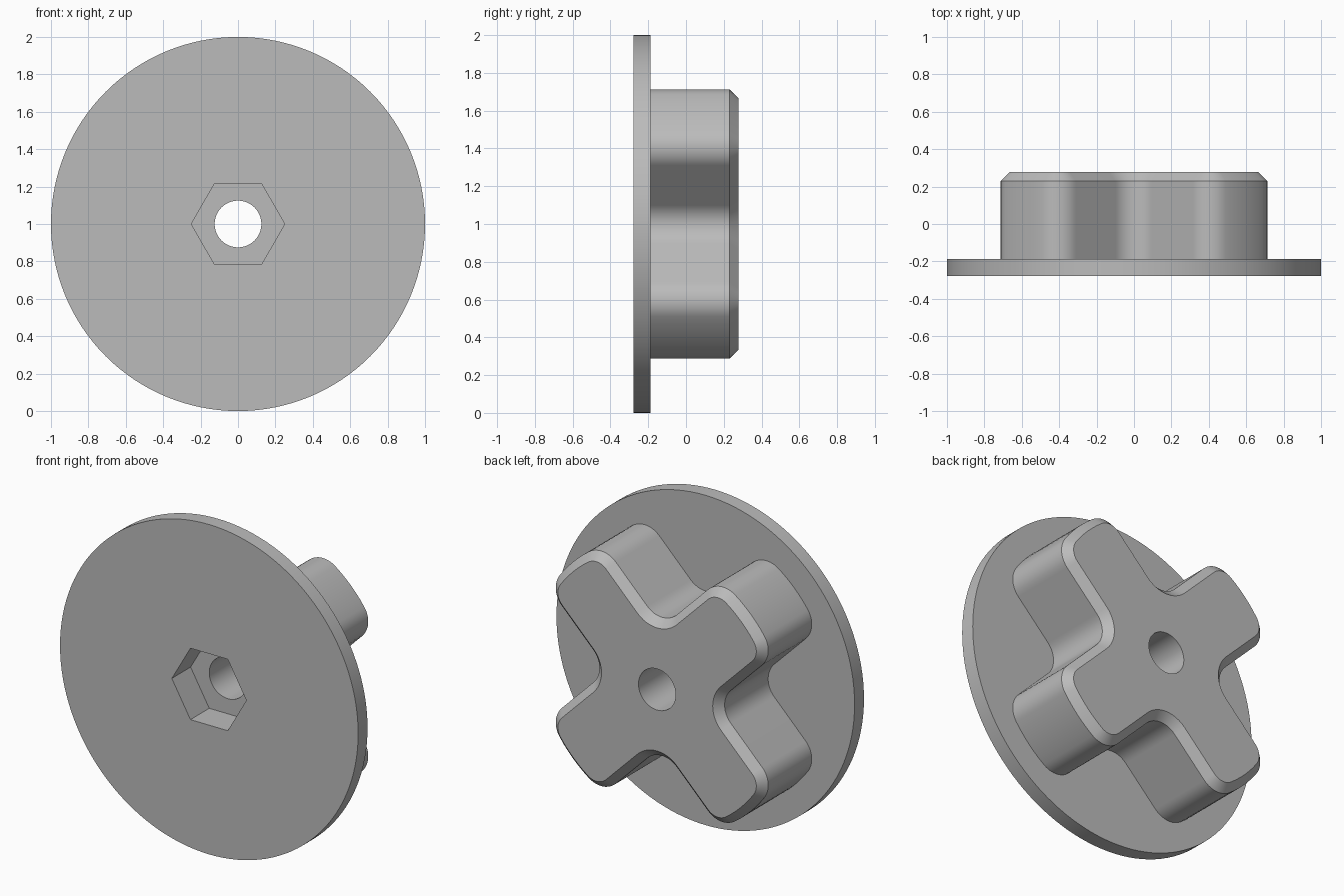
import bpy, bmesh
from math import sin, cos, pi, hypot, atan2

cube = bpy.data.objects.get("Cube")
if cube:
    bpy.data.objects.remove(cube, do_unlink=True)

grey = bpy.data.materials.new("plain grey")
grey.use_nodes = True
grey.diffuse_color = (0.5, 0.5, 0.5, 1)
grey.node_tree.nodes["Principled BSDF"].inputs["Base Color"].default_value = (0.5, 0.5, 0.5, 1)

FRONT, FLANGE_BACK, BACK = -0.277, -0.187, 0.277
CHAMFER = 0.047


def arc(cx, cy, r, a0, a1, n):
    return [(cx + r * cos(a0 + (a1 - a0) * i / n), cy + r * sin(a0 + (a1 - a0) * i / n))
            for i in range(n + 1)]


def circle(r, n):
    return arc(0, 0, r, 0, 2 * pi, n)[:-1]


def cross_outline(inset=0.0):
    """Four diagonal arms with rounded corners, arched tips and filleted roots."""
    half, fillet, reach = 0.256, 0.14, 0.694
    side = half - fillet
    tilt = atan2(side, reach)
    corner = fillet - inset
    tip = hypot(side, reach) + corner
    root = half + fillet
    arm = arc(reach, -side, corner, -pi / 2, -tilt, 10)
    arm += arc(0, 0, tip, -tilt, tilt, 6)[1:-1]
    arm += arc(reach, side, corner, tilt, pi / 2, 10)
    arm += arc(root, root, fillet + inset, 1.5 * pi, pi, 12)
    points = []
    for k in range(4):
        c, s = cos(pi / 4 + k * pi / 2), sin(pi / 4 + k * pi / 2)
        points += [(x * c - y * s, x * s + y * c) for x, y in arm]
    return points


def loft(name, sections):
    """Solid through matching outlines in x and z, each placed at a depth y."""
    bm = bmesh.new()
    rings = [[bm.verts.new((x, y, z + 1)) for x, z in pts] for pts, y in sections]
    bm.faces.new(rings[0])
    bm.faces.new(rings[-1])
    for a, b in zip(rings, rings[1:]):
        for i in range(len(a)):
            j = (i + 1) % len(a)
            bm.faces.new((a[i], a[j], b[j], b[i]))
    bmesh.ops.recalc_face_normals(bm, faces=bm.faces)
    mesh = bpy.data.meshes.new(name)
    bm.to_mesh(mesh)
    bm.free()
    mesh.materials.append(grey)
    obj = bpy.data.objects.new(name, mesh)
    bpy.context.collection.objects.link(obj)
    return obj


def combine(target, other, operation):
    mod = target.modifiers.new(other.name, "BOOLEAN")
    mod.operation, mod.solver, mod.object = operation, "EXACT", other
    bpy.context.view_layer.objects.active = target
    bpy.ops.object.modifier_apply(modifier=mod.name)
    bpy.data.objects.remove(other, do_unlink=True)


# Round flange with the cross grip fused to its back
knob = loft("cross_knob", [(circle(1, 128), FRONT), (circle(1, 128), FLANGE_BACK)])
grip = loft("cross_grip", [(cross_outline(), FLANGE_BACK - 0.04),
                           (cross_outline(), BACK - CHAMFER),
                           (cross_outline(CHAMFER), BACK)])
combine(knob, grip, "UNION")

# Hexagonal nut pocket and through bore
pocket = loft("nut_pocket", [(circle(0.25, 6), FRONT - 0.1), (circle(0.25, 6), FRONT + 0.18)])
combine(knob, pocket, "DIFFERENCE")
bore = loft("bore", [(circle(0.125, 48), FRONT - 0.2), (circle(0.125, 48), BACK + 0.2)])
combine(knob, bore, "DIFFERENCE")

# Smooth curved walls, crisp edges
bpy.ops.object.select_all(action="DESELECT")
knob.select_set(True)
bpy.context.view_layer.objects.active = knob
bpy.ops.object.shade_smooth_by_angle(angle=pi / 6)
